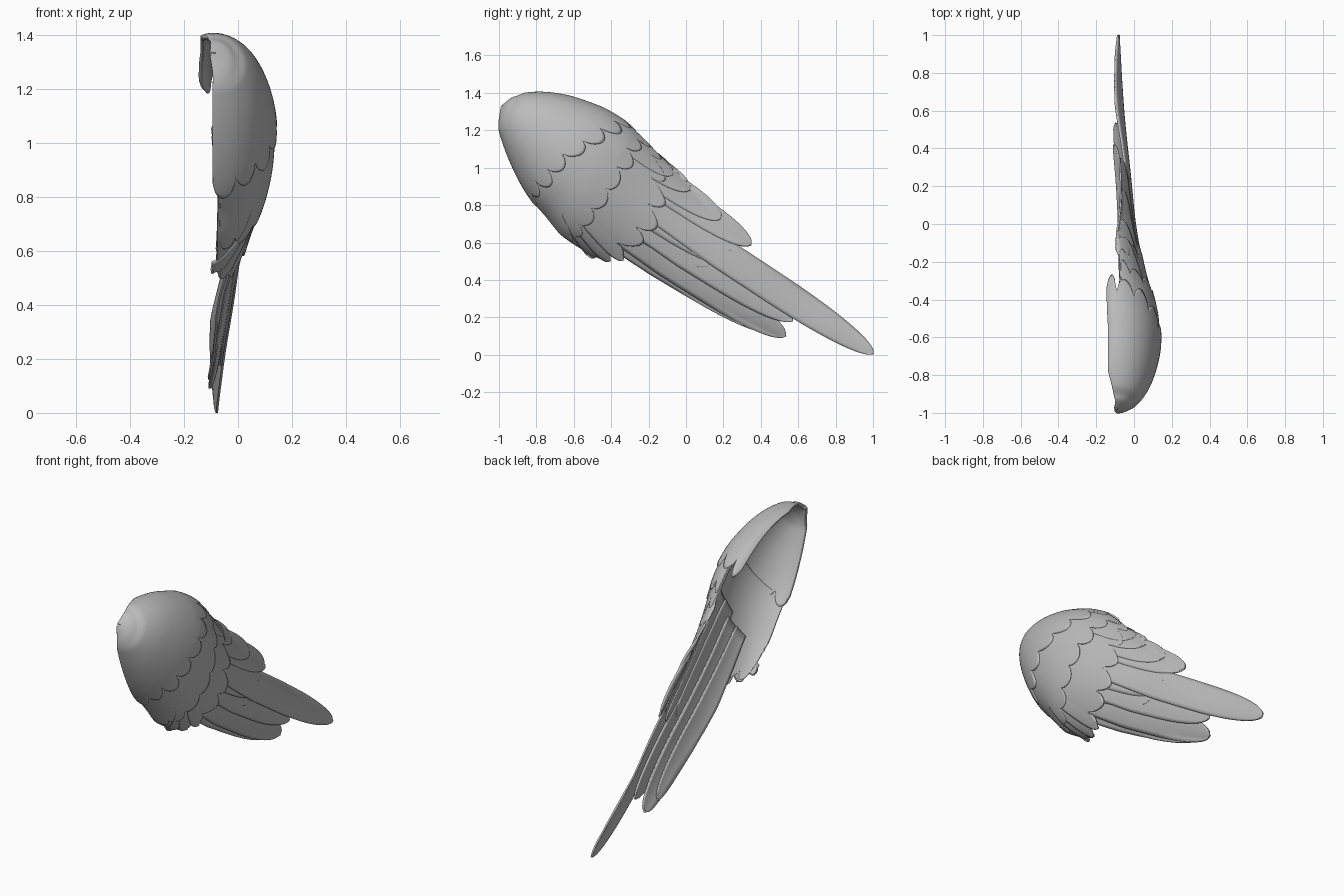
import bpy, math, random
from math import sin, cos, pi, sqrt

if "Cube" in bpy.data.objects:
    bpy.data.objects.remove(bpy.data.objects["Cube"])

random.seed(4)
grey = bpy.data.materials.new("feather_grey")
grey.diffuse_color = (0.5, 0.5, 0.5, 1)
grey.use_nodes = True
grey.node_tree.nodes["Principled BSDF"].inputs["Base Color"].default_value = grey.diffuse_color

# Wing sections: s along the wing, top and bottom edge, crest x, rim x
TABLE = [(-.075, .165, .15, -.105, -.11), (-.05, .225, .085, -.04, -.10), (-.028, .25, .045, -.01, -.10),
         (.0, .285, .015, .025, -.10), (.09, .341, -.062, .075, -.10), (.2, .385, -.14, .110, -.10),
         (.31, .41, -.2, .132, -.10), (.42, .425, -.24, .14, -.105), (.565, .417, -.29, .13, -.105),
         (.85, .34, -.29, .072, -.075), (1.13, .25, -.24, .028, -.045), (1.45, .19, -.21, 0, -.05),
         (1.85, .11, -.17, -.035, -.075), (2.32, .05, -.05, -.06, -.07)]


def section(s):
    """Smoothly interpolated wing section at s."""
    s = min(max(s, TABLE[0][0]), TABLE[-1][0])
    k = 0
    while k < len(TABLE) - 2 and TABLE[k + 1][0] < s:
        k += 1
    a, b = TABLE[k], TABLE[k + 1]
    p, n = TABLE[max(k - 1, 0)], TABLE[min(k + 2, len(TABLE) - 1)]
    h = b[0] - a[0]
    t = (s - a[0]) / h
    out = []
    for c in range(1, 5):
        m0 = (b[c] - p[c]) / (b[0] - p[0]) * h
        m1 = (n[c] - a[c]) / (n[0] - a[0]) * h
        out.append((2*t**3 - 3*t*t + 1) * a[c] + (t**3 - 2*t*t + t) * m0
                   + (3*t*t - 2*t**3) * b[c] + (t**3 - t*t) * m1)
    return out


def place(s, v, depth=0.0):
    """Point on the arched wing surface, sunk by depth."""
    top, bot, crest, rim = section(s)
    mid, half = (top + bot) / 2, max((top - bot) / 2, .004)
    r = max(-1, min(1, (v - mid) / half))
    power = .5 + .4 * min(max((s - .6) / .5, 0), 1)
    x = rim + (crest - rim) * max(0, 1 - r * r) ** power - depth
    return (x, -1 + .867 * s + .498 * v, 1.15 - .498 * s + .867 * v)


def sheet(name, rows, thick):
    """Grid of points made into a thin smooth shell."""
    n = len(rows[0])
    verts = [p for row in rows for p in row]
    faces = [(i*n + j, (i+1)*n + j, (i+1)*n + j + 1, i*n + j + 1)
             for i in range(len(rows) - 1) for j in range(n - 1)]
    me = bpy.data.meshes.new(name)
    me.from_pydata(verts, [], faces)
    me.materials.append(grey)
    ob = bpy.data.objects.new(name, me)
    bpy.context.collection.objects.link(ob)
    mod = ob.modifiers.new("thickness", 'SOLIDIFY')
    mod.thickness, mod.offset = thick, -1
    bpy.context.view_layer.objects.active = ob
    ob.select_set(True)
    bpy.ops.object.shade_smooth_by_angle(angle=math.radians(45))
    ob.select_set(False)
    return ob


def lerp(points, q):
    for (a, fa), (b, fb) in zip(points, points[1:]):
        if q <= b:
            return fa + (fb - fa) * (q - a) / (b - a)
    return points[-1][1]


def shell(name, start, edge, scallops, amp, depth, thick, ns=40, shrink=1.0, ease=1.0, curl=0.0):
    """Arched layer whose trailing edge is a row of rounded feather tips."""
    nv = scallops * 10
    size = [random.uniform(.75, 1.3) for _ in range(scallops + 1)]
    rows = []
    for i in range(ns + 1):
        row = []
        for j in range(nv + 1):
            q = j / nv
            end = lerp(edge, q) + amp * (size[j // 10] * abs(sin(pi * scallops * q)) ** .6 - .5)
            s = start + (end - start) * (i / ns) ** ease
            top, bot = section(s)[:2]
            angle = (pi + curl) * q
            v = (top + bot) / 2 - shrink * cos(angle) * (top - bot) / 2
            x, y, z = place(s, v, depth)
            if angle > pi:  # top rim rolls over to the inner side
                rim = section(s)[3]
                fade = min(1, (s + .075) / .15)
                x = rim - .045 * fade * sin(angle - pi) / sin(curl)
            row.append((x, y, z))
        rows.append(row)
    return sheet(name, rows, thick)


def feather(name, s0, v0, s1, v1, hw, depth, thick=.009):
    """One long blade with a rounded tip lying on the wing surface."""
    nl, nw = 36, 8
    rows = []
    for i in range(nl + 1):
        t = 1 - (1 - i / nl) ** 1.6
        tip = max(0, (t - .55) / .45)
        w = hw * (.65 + .35 * min(1, t / .4)) * max(.02, sqrt(max(0, 1 - tip ** 2.6)))
        s, v = s0 + (s1 - s0) * t, v0 + (v1 - v0) * t
        rows.append([place(s, v + w * (2*j/nw - 1), depth + .006 * (j/nw - .5)) for j in range(nw + 1)])
    return sheet(name, rows, thick)


# Smooth shoulder cap and the scalloped covert layers under it
shell("shoulder_cap", -.075, [(0, .33), (.2, .31), (.42, .36), (.57, .44), (.75, .50), (1, .58)],
      9, .08, 0, .02, ns=50, ease=1.8, curl=.35)
shell("upper_coverts", .22, [(0, .56), (.2, .62), (.5, .66), (.8, .64), (1, .7)],
      8, .06, .010, .010, shrink=.985)
shell("lower_coverts", .3, [(0, .76), (.2, .84), (.45, .92), (.65, .88), (.85, .78), (1, .78)],
      7, .09, .018, .010, shrink=.985)

# Loose covert tips along the lower edge
for k, (s, v) in enumerate([(.76, -.29), (.84, -.27), (.90, -.23)]):
    feather(f"covert_tip_{k+1}", .5, v + .13, s, v, .045, .012 + .002 * k)

# Secondary feathers: root s, v, tip s, v, half width
for k, f in enumerate([(.5, .33, .9, .30, .05), (.5, .30, 1.02, .275, .06), (.55, .26, 1.24, .225, .07),
                       (.55, .23, 1.45, .185, .075), (.55, .14, 1.38, .12, .08),
                       (.55, .07, 1.39, .044, .08), (.55, -.02, 1.31, -.02, .08)]):
    feather(f"secondary_feather_{k+1}", *f, .020 + .002 * k)

# Long primary feathers
for k, f in enumerate([(.7, .10, 2.307, .004, .085), (.7, -.02, 1.845, -.058, .08),
                       (.6, -.10, 1.855, -.150, .085), (.6, -.16, 1.74, -.180, .06)]):
    feather(f"primary_feather_{k+1}", *f, .024 + .006 * k)

# Rest the wing on the ground and centre it
bpy.context.view_layer.update()
dg = bpy.context.evaluated_depsgraph_get()
pts = [v.co.copy() for o in bpy.data.objects for v in o.evaluated_get(dg).data.vertices]
lo = [min(p[c] for p in pts) for c in range(3)]
hi = [max(p[c] for p in pts) for c in range(3)]
for o in bpy.data.objects:
    o.location = (-(lo[0] + hi[0]) / 2, -(lo[1] + hi[1]) / 2, -lo[2])
